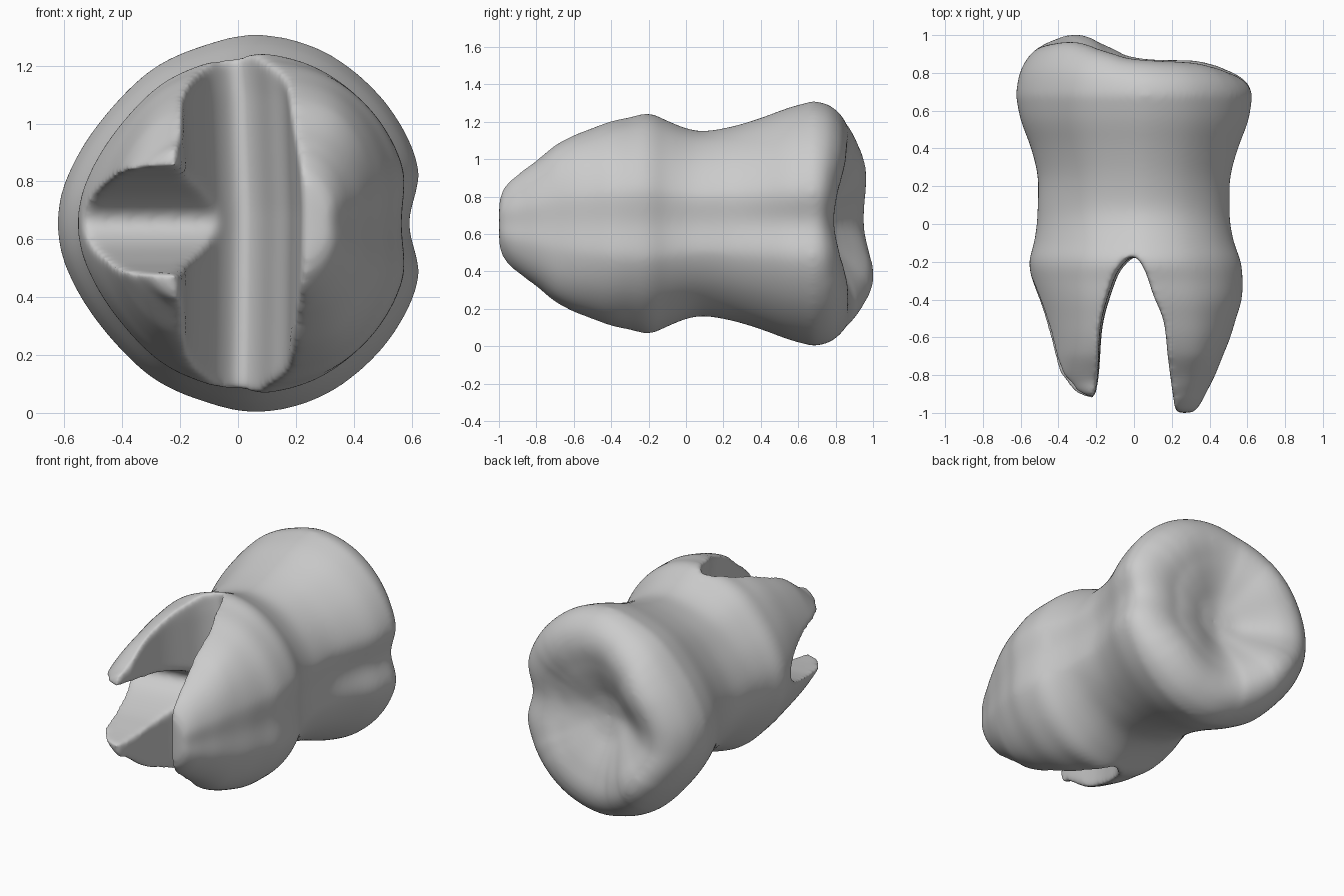
import bpy
import bmesh
import math
from mathutils import Vector

default_cube = bpy.data.objects.get("Cube")
if default_cube:
    bpy.data.objects.remove(default_cube, do_unlink=True)

MIDDLE = 0.655          # height of the long axis


def spline(points, steps, closed=False):
    """Smooth Catmull-Rom samples through points of any dimension."""
    count = len(points)
    pick = (lambda i: points[i % count]) if closed else (lambda i: points[min(max(i, 0), count - 1)])
    samples = []
    for i in range(count if closed else count - 1):
        a, b, c, d = (pick(i + k) for k in (-1, 0, 1, 2))
        for s in range(steps):
            t = s / steps
            samples.append([q + t / 2 * (r - p + t * (2 * p - 5 * q + 4 * r - e + t * (3 * (q - r) + e - p)))
                            for p, q, r, e in zip(a, b, c, d)])
    if not closed:
        samples.append(list(points[-1]))
    return samples


def make_object(name, bm):
    bmesh.ops.recalc_face_normals(bm, faces=bm.faces)
    mesh = bpy.data.meshes.new(name)
    bm.to_mesh(mesh)
    bm.free()
    obj = bpy.data.objects.new(name, mesh)
    bpy.context.collection.objects.link(obj)
    return obj


def loft(name, rings):
    """Skin a list of equal closed rings and close both ends."""
    bm = bmesh.new()
    loops = [[bm.verts.new(p) for p in ring] for ring in rings]
    for low, high in zip(loops, loops[1:]):
        for i in range(len(low)):
            j = (i + 1) % len(low)
            bm.faces.new((low[i], low[j], high[j], high[i]))
    bm.faces.new(loops[0])
    bm.faces.new(loops[-1])
    return make_object(name, bm)


# Cross-section shared by the whole tooth: blunt on +x, pointed on -x
upper = [(0.95, 0), (1, 0.3), (0.82, 0.64), (0.5, 0.9), (0.13, 1),
         (-0.2, 0.94), (-0.5, 0.8), (-0.78, 0.52), (-0.95, 0.24), (-1, 0)]
outline = spline(upper + [(u, -v) for u, v in upper[-2:0:-1]], 6, closed=True)

# Length, half height, reach to -x, reach to +x
stations = [
    (-1, 0.13, 0.05, 0.3), (-0.985, 0.19, 0.05, 0.33), (-0.93, 0.25, 0.25, 0.365),
    (-0.9, 0.27, 0.36, 0.38), (-0.86, 0.3, 0.41, 0.4), (-0.8, 0.34, 0.445, 0.43),
    (-0.7, 0.42, 0.455, 0.47), (-0.6, 0.475, 0.47, 0.51), (-0.5, 0.515, 0.49, 0.54),
    (-0.4, 0.55, 0.515, 0.57), (-0.3, 0.57, 0.54, 0.575), (-0.2, 0.59, 0.555, 0.565),
    (-0.1, 0.55, 0.53, 0.53), (0, 0.51, 0.515, 0.51), (0.1, 0.495, 0.51, 0.505),
    (0.25, 0.52, 0.51, 0.51), (0.4, 0.565, 0.545, 0.55), (0.55, 0.62, 0.6, 0.605),
    (0.68, 0.655, 0.625, 0.625)]


def section(y, half, left, right):
    """One ring; it grows squarer towards the root tips, and the +x dent fades."""
    squareness = min(max((-0.2 - y) / 0.5, 0), 1)
    fill = 0.6 * min(max((0.6 - y) / 0.4, 0), 1)
    ring = []
    for u, v in outline:
        if u > 0.9 and abs(v) < 0.3:
            u += (1 - u) * fill
        tall = max(half, 0.31) if u < -0.03 else half
        power = 1 - (0.55 if u > 0 else 0.4) * squareness
        x = math.copysign(abs(u) ** power, u) * (right if u > 0 else left)
        ring.append(Vector((x, y, MIDDLE + v * tall)))
    return ring


rings = [section(*s) for s in spline(stations, 3)]

# Chewing surface: cusp height by direction, with a sunken middle
cusps = [[h] for h in (0.79, 0.85, 0.875, 0.96, 0.95, 1.0, 0.88, 0.86)]
cusp_curve = spline(cusps, 16, closed=True)
MEAN_CUSP = sum(h for (h,) in cusps) / len(cusps)
cap = spline([(1, 0), (0.985, 0.28), (0.95, 0.55), (0.87, 0.83), (0.77, 0.98), (0.66, 1),
              (0.5, 0.86), (0.34, 0.63), (0.2, 0.42), (0.03, 0.3)], 3)
rim = rings[-1]
for inset, lift in cap[1:]:
    ring = []
    for p in rim:
        angle = math.atan2(p.z - MIDDLE, p.x) % math.tau
        cusp = cusp_curve[int(angle / math.tau * len(cusp_curve))][0]
        height = MEAN_CUSP + (cusp - MEAN_CUSP) * min(1, inset / 0.55)
        ring.append(Vector((p.x * inset, p.y + (height - p.y) * lift, MIDDLE + (p.z - MIDDLE) * inset)))
    rings.append(ring)
tooth = loft("tooth", rings)

# Arched gap between the broad root and the pair of narrow roots, slightly bowed
arch = spline([(-0.32, -1.2), (-0.21, -0.88), (-0.18, -0.55), (-0.13, -0.36), (-0.08, -0.24),
               (0, -0.17), (0.06, -0.23), (0.11, -0.38), (0.16, -0.52), (0.18, -0.75), (0.23, -1.2)], 4)
main_gap = loft("main_gap", [[(x + bow, y, z) for x, y in arch]
                             for z, bow in ((-0.2, 0), (0.3, 0.01), (0.7, 0.015), (1.1, 0), (1.5, -0.04))])

# Smaller gap splitting the narrow roots
half_arch = [(0.2, -1.2), (0.18, -0.9), (0.165, -0.75), (0.14, -0.58), (0.08, -0.38)]
split = spline(half_arch + [(0, -0.3)] + [(-w, y) for w, y in half_arch[::-1]], 4)
side_gap = loft("side_gap", [[(x, y + rise, MIDDLE + 0.01 + w) for w, y in split]
                             for x, rise in ((-0.8, -0.05), (0.05, 0.08))])

for cutter in (main_gap, side_gap):
    cutter.hide_render = True
    cut = tooth.modifiers.new("cut", 'BOOLEAN')
    cut.operation = 'DIFFERENCE'
    cut.solver = 'EXACT'
    cut.object = cutter

# Blend the cut edges into soft organic forms
remesh = tooth.modifiers.new("remesh", 'REMESH')
remesh.mode = 'VOXEL'
remesh.voxel_size = 0.012
soften = tooth.modifiers.new("soften", 'SMOOTH')
soften.factor = 0.5
soften.iterations = 30

graph = bpy.context.evaluated_depsgraph_get()
finished = bpy.data.meshes.new_from_object(tooth.evaluated_get(graph))
tooth.modifiers.clear()
tooth.data = finished
for cutter in (main_gap, side_gap):
    bpy.data.objects.remove(cutter, do_unlink=True)

# Plain grey finish
grey = bpy.data.materials.new("plain_grey")
grey.use_nodes = True
colour = (0.6, 0.6, 0.6, 1)
grey.diffuse_color = colour
grey.node_tree.nodes["Principled BSDF"].inputs["Base Color"].default_value = colour
tooth.data.materials.clear()
tooth.data.materials.append(grey)
for face in tooth.data.polygons:
    face.use_smooth = True
    face.material_index = 0
